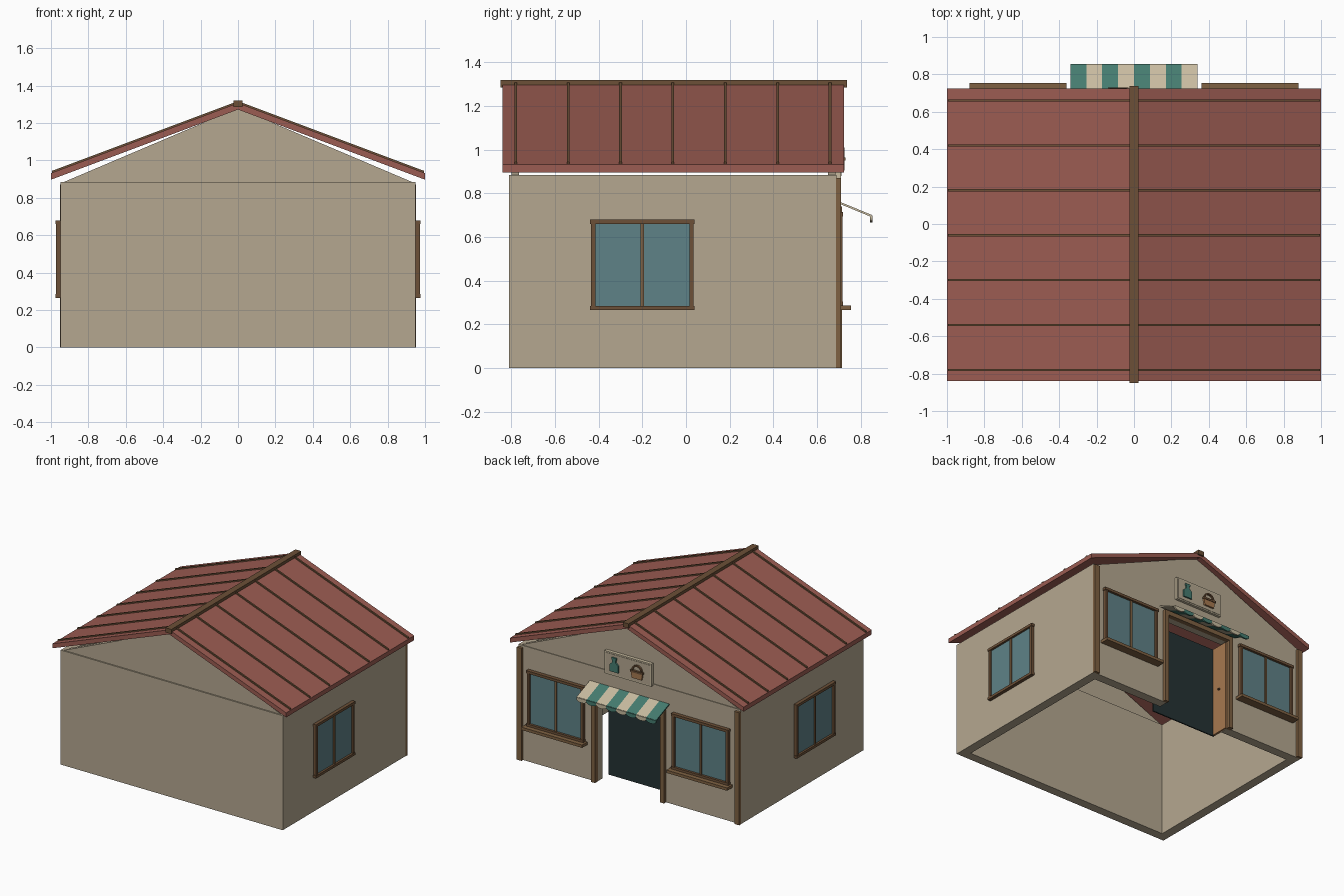
import bpy, bmesh
from math import sin, cos, pi

if "Cube" in bpy.data.objects:
    bpy.data.objects.remove(bpy.data.objects["Cube"])


def material(name, rgb):
    m = bpy.data.materials.new(name)
    m.diffuse_color = (*rgb, 1)
    m.use_nodes = True
    m.node_tree.nodes["Principled BSDF"].inputs["Base Color"].default_value = m.diffuse_color
    return m


WALL = material("plaster", (.46, .39, .28))
ROOF = material("roof_red", (.33, .107, .084))
WOOD = material("dark_wood", (.15, .08, .038))
POST = material("post_wood", (.21, .12, .055))
DOOR = material("door_wood", (.38, .19, .08))
GLASS = material("glass", (.114, .223, .242))
TEAL = material("teal", (.06, .2, .16))
CREAM = material("cream", (.58, .5, .35))
DARK = material("dark_interior", (.018, .032, .034))


def prism(name, pts, axis, a, b, mat):
    """Extrude a closed 2D outline from a to b along the given axis."""
    place = {'x': lambda p, t: (t, p[0], p[1]),
             'y': lambda p, t: (p[0], t, p[1]),
             'z': lambda p, t: (p[0], p[1], t)}[axis]
    bm = bmesh.new()
    lo = [bm.verts.new(place(p, a)) for p in pts]
    hi = [bm.verts.new(place(p, b)) for p in pts]
    bm.faces.new(lo)
    bm.faces.new(hi[::-1])
    n = len(pts)
    for i in range(n):
        j = (i + 1) % n
        bm.faces.new((lo[j], lo[i], hi[i], hi[j]))
    bmesh.ops.recalc_face_normals(bm, faces=bm.faces)
    me = bpy.data.meshes.new(name)
    bm.to_mesh(me)
    bm.free()
    me.materials.append(mat)
    ob = bpy.data.objects.new(name, me)
    bpy.context.collection.objects.link(ob)
    return ob


def box(name, x0, x1, y0, y1, z0, z1, mat):
    return prism(name, [(x0, y0), (x1, y0), (x1, y1), (x0, y1)], 'z', z0, z1, mat)


def window(name, wall, s, w0, depth, u0, u1, z0, z1):
    """Two-pane window; u runs along the wall, w points outwards."""
    def part(label, a, b, w, z_lo, z_hi, mat):
        if wall == 'side':
            box(f"{name}_{label}", s * w0, s * (w0 + w), a, b, z_lo, z_hi, mat)
        else:
            box(f"{name}_{label}", a, b, w0, w0 + w, z_lo, z_hi, mat)
    t, mid = .02, (u0 + u1) / 2
    part("glass", u0 + t / 2, u1 - t / 2, depth * .4, z0 + t / 2, z1 - t / 2, GLASS)
    part("left_frame", u0, u0 + t, depth * .9, z0, z1, WOOD)
    part("right_frame", u1 - t, u1, depth * .9, z0, z1, WOOD)
    part("top_frame", u0 - .005, u1 + .005, depth, z1 - t, z1, WOOD)
    part("bottom_frame", u0 - .005, u1 + .005, depth, z0, z0 + t, WOOD)
    part("mullion", mid - .008, mid + .008, depth * .7, z0 + t, z1 - t, POST)


# Hollow walls: floor plan open at the doorway, plus a lintel wall above it
X, YB, YF, T, H, D = .95, -.81, .69, .07, .885, .28
half = [(D, YF), (X, YF), (X, YB)]
inner = [(X - T, YB + T), (X - T, YF - T), (D, YF - T)]
plan = (half + [(-x, y) for x, y in half[::-1]]
        + [(-x, y) for x, y in inner[::-1]] + inner)
prism("walls", plan, 'z', 0, H, WALL)
box("wall_above_door", -D, D, YF - T, YF, .71, H, WALL)

# Gables
for name, a, b in (("front_gable", -.80, -.765), ("shop_gable", .65, .685)):
    prism(name, [(-.93, H), (.93, H), (0, 1.28)], 'y', a, b, WALL)

# Roof slopes with raised seams, ridge cap
for s, side in ((1, "right"), (-1, "left")):
    prism(f"roof_{side}", [(0, 1.307), (s, .932), (s, .897), (0, 1.272)],
          'y', -.84, .725, ROOF)
    for i in range(7):
        y = -.78 + .24 * i
        prism(f"roof_seam_{side}_{i}",
              [(0, 1.317), (s * .995, .944), (s * .995, .93), (0, 1.302)],
              'y', y - .006, y + .006, WOOD)
box("ridge_cap", -.025, .025, -.85, .737, 1.285, 1.32, WOOD)

# Windows, sills, corner posts and door jambs
for s, side in ((1, "right"), (-1, "left")):
    window(f"{side}_side_window", 'side', s, X, .026, -.435, .035, .265, .68)
    c = .62 * s
    window(f"{side}_shop_window", 'shop', 1, YF, .03, c - .24, c + .24, .285, .715)
    box(f"{side}_shop_sill", c - .26, c + .26, YF, .755, .265, .287, POST)
    box(f"{side}_corner_post", s * .91, s * .952, YF - .002, .71, 0, .87, POST)
    box(f"{side}_door_jamb", s * .278, s * .312, YF - .01, .715, 0, .74, POST)
box("door_header", -.312, .312, YF - .01, .715, .705, .74, POST)

# Recessed dark doorway and open door leaf
box("doorway_back", -D, D, .535, .545, 0, .70, DARK)
box("open_door", -.285, -.268, .54, .685, .005, .70, DOOR)
box("door_knob", -.268, -.255, .61, .622, .34, .352, WOOD)

# Striped awning with scalloped valance
N, W = 8, .085
for i in range(N):
    x = -.34 + W * i
    mat = (TEAL, CREAM)[i % 2]
    prism(f"awning_stripe_{i}",
          [(.69, .768), (.85, .702), (.85, .692), (.69, .758)], 'x', x, x + W, mat)
    r = W / 2
    scallop = [(x + r + r * cos(pi * k / 8), .686 - .018 * sin(pi * k / 8))
               for k in range(9)]
    prism(f"awning_scallop_{i}", [(x, .700), (x + W, .700)] + scallop,
          'y', .843, .855, mat)

# Sign board with a bottle and a basket
box("sign_board", -.2, .2, .68, .71, .87, 1.045, CREAM)
box("sign_panel", -.19, .19, .70, .713, .88, 1.035, WALL)
prof = [(.036, .905), (.036, .96), (.014, .98), (.014, 1.0), (.02, 1.0), (.02, 1.015)]
prism("sign_bottle", [(.11 + u, z) for u, z in prof]
      + [(.11 - u, z) for u, z in prof[::-1]], 'y', .71, .724, TEAL)
B = -.085
prism("sign_basket", [(B - .042, .905), (B + .042, .905), (B + .05, .955), (B - .05, .955)],
      'y', .71, .726, DOOR)
box("sign_basket_rim", B - .055, B + .055, .71, .73, .95, .965, WOOD)
arc = [(cos(pi * k / 10), sin(pi * k / 10)) for k in range(11)]
prism("sign_basket_handle", [(B + .045 * c, .965 + .045 * s) for c, s in arc]
      + [(B + .034 * c, .965 + .034 * s) for c, s in arc[::-1]], 'y', .71, .726, WOOD)
